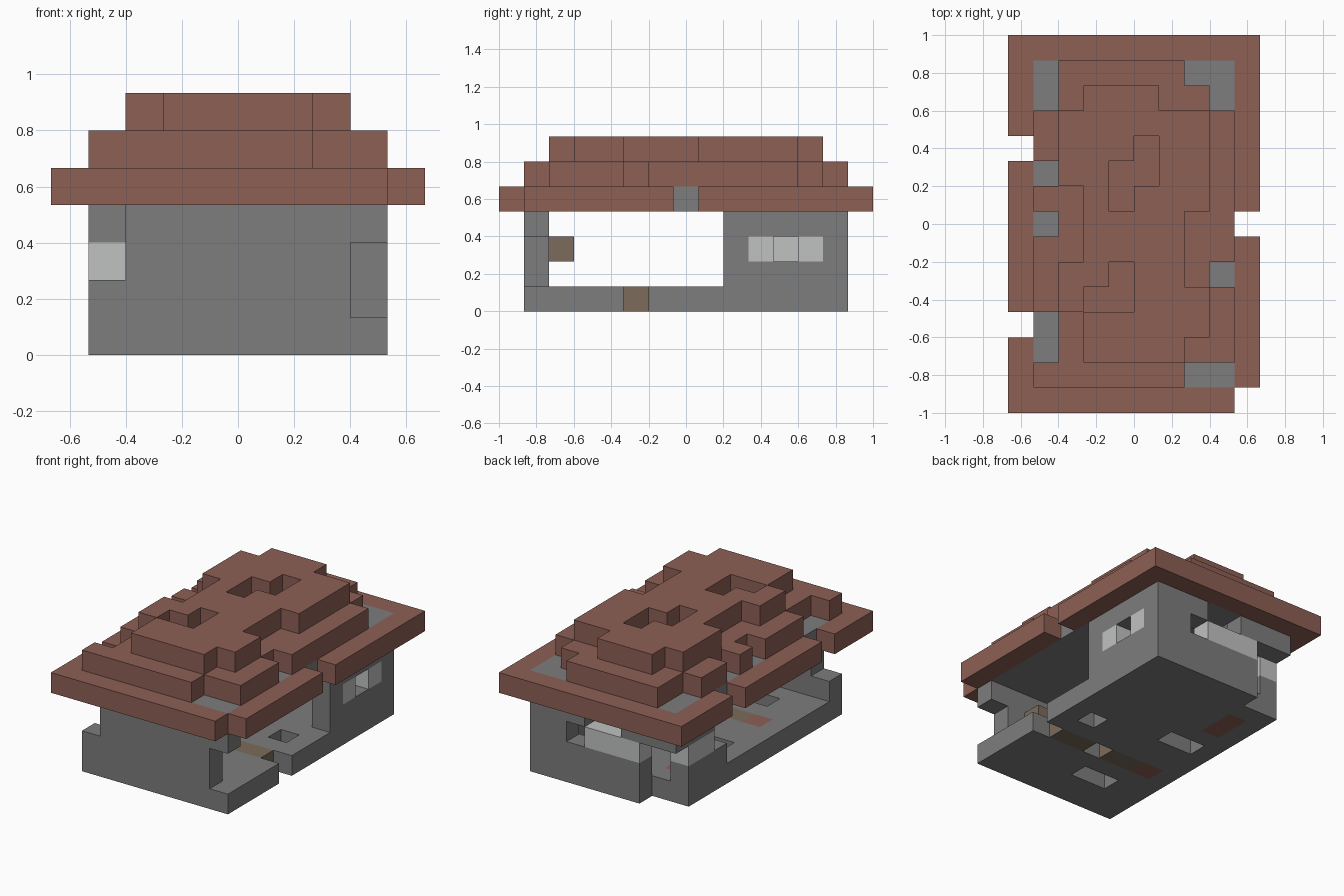
import bpy
import bmesh
from math import radians
from mathutils import Vector

UNIT = 2 / 15                      # edge of one building block
ORIGIN = Vector((-5, -7.5, 0))     # grid corner, in blocks

if "Cube" in bpy.data.objects:
    bpy.data.objects.remove(bpy.data.objects["Cube"], do_unlink=True)


def make_material(name, colour):
    mat = bpy.data.materials.new(name)
    mat.use_nodes = True
    mat.diffuse_color = (*colour, 1)
    mat.node_tree.nodes["Principled BSDF"].inputs["Base Color"].default_value = (*colour, 1)
    mat.roughness = 0.9
    return mat


stone = make_material("grey stone", (0.205, 0.205, 0.205))
brick = make_material("red brick", (0.265, 0.115, 0.09))
glass = make_material("pale glass", (0.53, 0.54, 0.535))
wood = make_material("brown wood", (0.2, 0.15, 0.105))

blocks = {}                        # grid cell -> part name


def as_range(value):
    """A single index or an inclusive (first, last) pair."""
    first, last = value if isinstance(value, tuple) else (value, value)
    return range(first, last + 1)


def fill(part, x, y, z):
    for i in as_range(x):
        for j in as_range(y):
            for k in as_range(z):
                blocks[i, j, k] = part


def carve(x, y, z):
    for i in as_range(x):
        for j in as_range(y):
            for k in as_range(z):
                blocks.pop((i, j, k), None)


# Floor slab with a plank strip, brick patches and broken holes
fill("floor", (1, 8), (1, 13), 0)
fill("floor_planks", (3, 7), 5, 0)
fill("floor_bricks", 2, 5, 0)
fill("floor_bricks", 2, (10, 11), 0)
for x, y in ((8, 5), (5, 5), (7, 7), ((2, 3), 8), ((3, 4), 3)):
    carve(x, y, 0)

# Front wall with broken corners
fill("front_wall", (1, 8), 1, (1, 3))
carve(8, 1, (1, 2))
carve(1, 1, (2, 3))
fill("wooden_shelf", 6, 2, 2)

# Back wall with its window and the collapsed corner
fill("back_wall", (1, 8), 13, (1, 3))
fill("back_window", (3, 5), 13, 2)
carve(6, 13, 2)
carve((4, 5), 13, 3)
carve((1, 2), 13, (0, 2))

# Surviving ends of the side walls
fill("left_wall", 8, (9, 12), (1, 3))
fill("left_window", 8, (10, 12), 2)
carve(8, 11, 2)
fill("right_wall", 1, (10, 12), 1)
fill("right_window", 1, (11, 12), 2)
fill("right_wall", 1, (11, 12), 3)

# Eaves around a stone ceiling
fill("eaves", (0, 9), (0, 14), 4)
fill("ceiling", (1, 8), (1, 13), 4)
for x, y in ((0, 10), (0, 3), (9, 7), (9, 0), (3, 12)):
    carve(x, y, 4)

# Middle roof tier with missing edge blocks
fill("middle_roof", (1, 8), (1, 13), 5)
for x, y in ((1, (12, 13)), (1, 9), (1, 7), (1, (2, 3)),
             ((7, 8), 13), (8, 12), (8, 5), ((7, 8), 1)):
    carve(x, y, 5)

# Top roof tier, drawn as a plan with the back row first
TOP_PLAN = """
.###..
######
###.##
##..##
.#.###
.####.
.####.
##.##.
#..###
.#####
.####.
""".split()
for row, line in enumerate(TOP_PLAN):
    for column, mark in enumerate(line):
        if mark == "#":
            fill("top_roof", column + 2, 12 - row, 6)

PART_MATERIALS = {
    "floor": stone, "floor_planks": wood, "floor_bricks": brick,
    "front_wall": stone, "back_wall": stone, "left_wall": stone,
    "right_wall": stone, "wooden_shelf": wood, "back_window": glass,
    "left_window": glass, "right_window": glass, "ceiling": stone,
    "eaves": brick, "middle_roof": brick, "top_roof": brick,
}


def exposed_quads(part):
    """Corner loops of every block side that touches open air."""
    for cell, owner in blocks.items():
        if owner != part:
            continue
        for axis in range(3):
            for side in (0, 1):
                neighbour = list(cell)
                neighbour[axis] += 2 * side - 1
                if tuple(neighbour) in blocks:
                    continue
                u, v = (axis + 1) % 3, (axis + 2) % 3
                quad = []
                for a, b in ((0, 0), (1, 0), (1, 1), (0, 1)):
                    corner = Vector(cell)
                    corner[axis] += side
                    corner[u] += a
                    corner[v] += b
                    quad.append((corner + ORIGIN) * UNIT)
                yield quad if side else quad[::-1]


# One clean flat-faced object for each part
for part, mat in PART_MATERIALS.items():
    bm = bmesh.new()
    for quad in exposed_quads(part):
        bm.faces.new([bm.verts.new(corner) for corner in quad])
    bmesh.ops.remove_doubles(bm, verts=bm.verts[:], dist=UNIT / 100)
    bmesh.ops.dissolve_limit(bm, angle_limit=radians(1),
                             verts=bm.verts[:], edges=bm.edges[:])
    mesh = bpy.data.meshes.new(part)
    bm.to_mesh(mesh)
    bm.free()
    mesh.materials.append(mat)
    bpy.context.collection.objects.link(bpy.data.objects.new(part, mesh))
